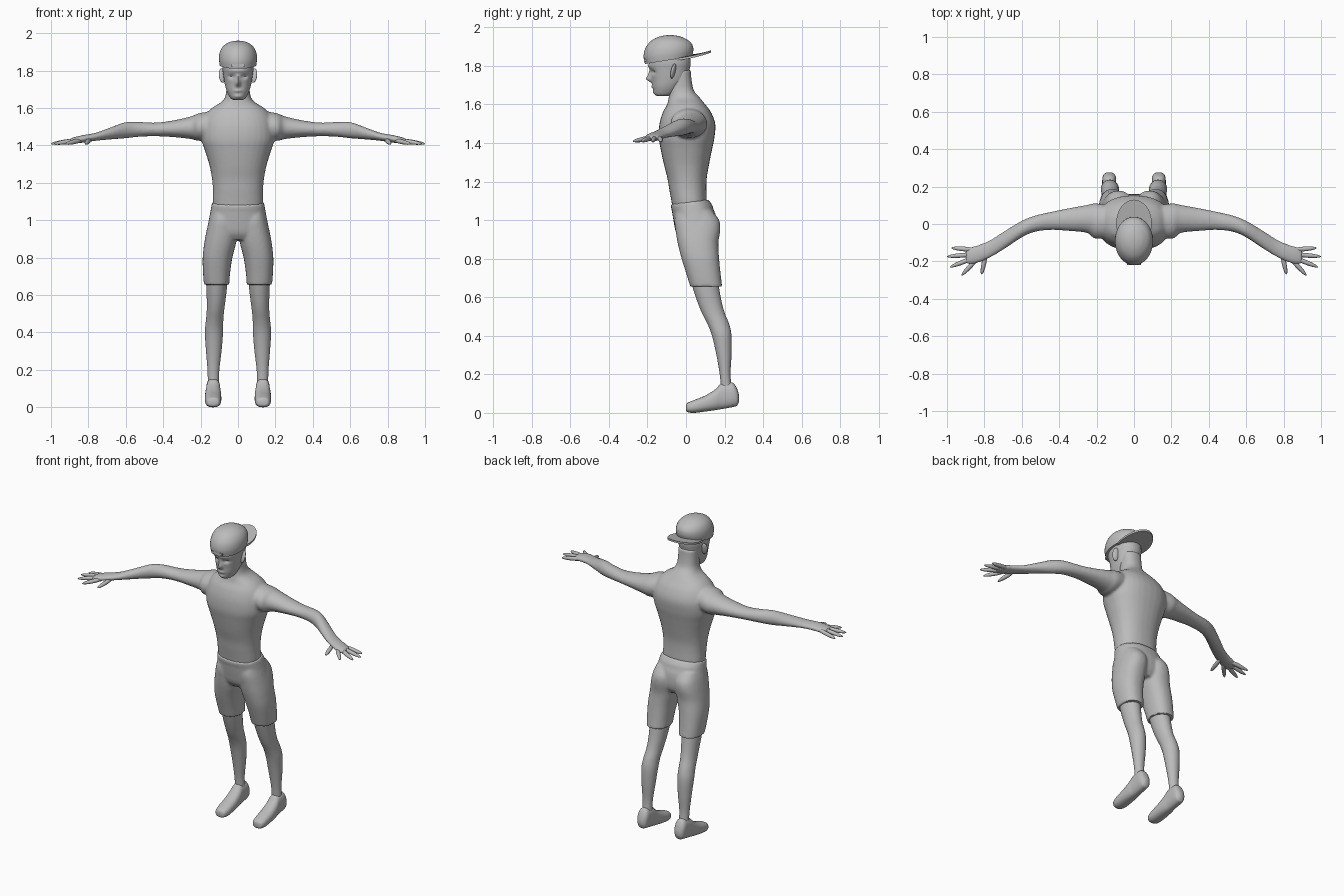
import bpy, bmesh, math
from mathutils import Vector, Matrix

grey = bpy.data.materials.new("plain_grey")
grey.diffuse_color = (0.5, 0.5, 0.5, 1)


def catmull(p, n):
    """Resample a list of section tuples smoothly, n steps per span."""
    out = []
    for i in range(len(p) - 1):
        a, b, c, d = p[max(i - 1, 0)], p[i], p[i + 1], p[min(i + 2, len(p) - 1)]
        for k in range(n):
            t = k / n
            out.append([0.5 * (2 * B + (C - A) * t + (2 * A - 5 * B + 4 * C - D) * t * t
                               + (3 * B - A - 3 * C + D) * t ** 3)
                        for A, B, C, D in zip(a, b, c, d)])
    return out + [list(p[-1])]


def loft(bm, axis, sections, segs=32, steps=5, power=2.0, side=1, warp=None):
    """Skin rings (t, a0, a1, b0, b1) set across an axis; a, b are the other two axes."""
    rings = []
    for t, a0, a1, b0, b1 in catmull(sections, steps):
        ring = []
        for k in range(segs):
            w = 2 * math.pi * k / segs
            c, s = math.cos(w), math.sin(w)
            a = (a0 + a1) / 2 + (a1 - a0) / 2 * math.copysign(abs(c) ** (2 / power), c)
            b = (b0 + b1) / 2 + (b1 - b0) / 2 * math.copysign(abs(s) ** (2 / power), s)
            v = Vector({'x': (t, a, b), 'y': (a, t, b), 'z': (a, b, t)}[axis])
            v.x *= side
            ring.append(bm.verts.new(warp(v) if warp else v))
        rings.append(ring)
    for r, q in zip(rings, rings[1:]):
        for k in range(segs):
            j = (k + 1) % segs
            bm.faces.new((r[k], r[j], q[j], q[k]))
    bm.faces.new(rings[0])
    bm.faces.new(rings[-1])


def blob(bm, p, q, r, r2=None):
    """Long ellipsoid from p to q."""
    p, q = Vector(p), Vector(q)
    d = q - p
    m = (Matrix.Translation((p + q) / 2) @ d.to_track_quat('Z', 'Y').to_matrix().to_4x4()
         @ Matrix.Diagonal((r, r2 or r, d.length / 2, 1)))
    bmesh.ops.create_uvsphere(bm, u_segments=16, v_segments=12, radius=1, matrix=m)


def finish(name, bm, voxel=0, smooth=0):
    bmesh.ops.recalc_face_normals(bm, faces=bm.faces)
    me = bpy.data.meshes.new(name)
    bm.to_mesh(me)
    bm.free()
    me.materials.append(grey)
    ob = bpy.data.objects.new(name, me)
    bpy.context.collection.objects.link(ob)
    bpy.ops.object.select_all(action='DESELECT')
    ob.select_set(True)
    bpy.context.view_layer.objects.active = ob
    if voxel:
        m = ob.modifiers.new("blend", 'REMESH')
        m.mode, m.voxel_size = 'VOXEL', voxel
        m = ob.modifiers.new("soften", 'SMOOTH')
        m.factor, m.iterations = 0.5, smooth
        bpy.ops.object.convert(target='MESH')
    bpy.ops.object.shade_smooth_by_angle(angle=math.radians(50))
    return ob


# Torso, neck, arms and hands blended into one skin
bm = bmesh.new()
loft(bm, 'z', [(1.05, -.13, .13, -.068, .108), (1.10, -.134, .134, -.076, .108),
               (1.16, -.134, .134, -.087, .106), (1.22, -.139, .139, -.097, .108),
               (1.29, -.152, .152, -.115, .120), (1.37, -.176, .176, -.132, .136),
               (1.43, -.195, .195, -.142, .148), (1.50, -.195, .195, -.138, .152),
               (1.56, -.175, .175, -.120, .130), (1.60, -.140, .140, -.098, .100),
               (1.635, -.085, .085, -.09, .072), (1.67, -.066, .066, -.088, .042),
               (1.72, -.062, .062, -.09, .030), (1.78, -.062, .062, -.09, .025)], power=2.3)
for s in (1, -1):
    loft(bm, 'x', [(.08, -.06, .09, 1.45, 1.590), (.20, -.080, .110, 1.425, 1.574),
                   (.25, -.048, .102, 1.434, 1.556), (.34, -.038, .086, 1.444, 1.535),
                   (.44, -.032, .066, 1.449, 1.522), (.53, -.042, .045, 1.446, 1.526),
                   (.60, -.072, .017, 1.438, 1.525), (.68, -.125, -.03, 1.432, 1.497),
                   (.76, -.175, -.08, 1.425, 1.468), (.82, -.203, -.108, 1.416, 1.457),
                   (.87, -.217, -.122, 1.410, 1.446), (.90, -.212, -.142, 1.411, 1.436)], side=s)
finish("upper_body", bm, .008, 6)

# Fingers
bm = bmesh.new()
for s in (1, -1):
    for a, b in [((.83, -.140), (.978, -.128)), ((.83, -.160), (1.0, -.174)),
                 ((.83, -.170), (.985, -.231)), ((.82, -.165), (.922, -.275)),
                 ((.79, -.150), (.815, -.270))]:
        blob(bm, (s * a[0], a[1], 1.432), (s * b[0], b[1], 1.409), .0125, .0125)
finish("fingers", bm)

# Head with brow, sockets, nose, lips and chin pushed out of the front
bumps = [(0, 1.732, .026, .012, .016), (0, 1.755, .012, .009, .022), (.035, 1.768, -.014, .016, .010),
         (-.035, 1.768, -.014, .016, .010), (0, 1.798, .006, .050, .010),
         (0, 1.692, .007, .020, .008), (0, 1.662, .007, .022, .010)]


def face_shape(v):
    if v.y < -.1:
        v.y -= sum(h * math.exp(-((v.x - x) / sx) ** 2 - ((v.z - z) / sz) ** 2)
                   for x, z, h, sx, sz in bumps)
    return v


bm = bmesh.new()
loft(bm, 'z', [(1.643, -.025, .025, -.150, -.09), (1.655, -.042, .042, -.162, -.06),
               (1.69, -.060, .060, -.172, -.025), (1.73, -.071, .071, -.177, .005),
               (1.78, -.079, .079, -.186, .018), (1.82, -.084, .084, -.192, .024),
               (1.87, -.080, .080, -.18, .015)], segs=72, steps=8, power=2.2, warp=face_shape)
finish("head", bm)

# Ears
bm = bmesh.new()
for s in (1, -1):
    blob(bm, (s * .080, -.075, 1.735), (s * .088, -.058, 1.812), .020, .010)
finish("ears", bm)


# Cap crown, its lower edge rising to the back
def crown_tilt(v):
    v.z += .16 * (v.y + .09) * max(0, (1.94 - v.z) / .11)
    return v


bm = bmesh.new()
loft(bm, 'z', [(1.830, -.098, .098, -.213, .030), (1.865, -.102, .102, -.220, .038),
               (1.90, -.097, .097, -.210, .034), (1.93, -.080, .080, -.183, .014),
               (1.95, -.052, .052, -.145, -.022), (1.958, -.026, .026, -.112, -.054),
               (1.960, -.003, .003, -.086, -.080)], segs=40, warp=crown_tilt)
finish("cap_crown", bm)


# Cap brim pointing backward, slightly arched
def brim_arch(v):
    v.z += .18 * v.y - 1.2 * v.x ** 2
    return v


bm = bmesh.new()
loft(bm, 'z', [(1.846, -.095, .095, -.12, .13), (1.858, -.095, .095, -.12, .13)],
     segs=40, steps=1, warp=brim_arch)
finish("cap_brim", bm)

# Cap strap over the forehead
bm = bmesh.new()
bmesh.ops.create_cube(bm, size=1, matrix=Matrix.Translation((0, -.211, 1.829))
                      @ Matrix.Diagonal((.075, .014, .014, 1)))
finish("cap_strap", bm)


# Shorts: hips and two legs blended, waist higher at the back
def waist_tilt(v):
    if v.z > 1.06:
        v.z += .12 * (v.y - .02)
    return v


bm = bmesh.new()
loft(bm, 'z', [(.895, -.13, .13, -.025, .135), (.93, -.160, .160, -.050, .155),
               (.98, -.160, .160, -.062, .160), (1.04, -.149, .149, -.072, .150),
               (1.095, -.139, .139, -.080, .116)], power=2.3, warp=waist_tilt)
for s in (1, -1):
    loft(bm, 'z', [(.655, .047, .182, .022, .188), (.72, .042, .187, .002, .180),
                   (.80, .030, .189, -.023, .172), (.88, .010, .180, -.043, .168),
                   (.95, .002, .167, -.055, .178), (1.0, .005, .155, -.060, .172),
                   (1.05, .02, .14, -.05, .135)], power=2.3, side=s)
finish("shorts", bm, .008, 4)

# Bare legs
for s, n in ((1, "left"), (-1, "right")):
    bm = bmesh.new()
    loft(bm, 'z', [(.12, .101, .161, .182, .238), (.20, .100, .163, .175, .231),
                   (.30, .088, .171, .158, .236), (.40, .080, .177, .135, .236),
                   (.46, .079, .172, .112, .224), (.52, .074, .167, .082, .200),
                   (.58, .066, .167, .058, .184), (.66, .057, .170, .032, .170),
                   (.75, .05, .17, .01, .16)], side=s)
    finish(n + "_leg", bm)

    # Shoe, sole lifting toward the heel
    bm = bmesh.new()
    loft(bm, 'y', [(.0, .115, .150, .012, .040), (.008, .100, .166, .004, .052),
                   (.04, .091, .175, .000, .066), (.10, .089, .177, .007, .090),
                   (.15, .091, .175, .014, .121), (.18, .094, .171, .019, .150),
                   (.215, .095, .170, .025, .158), (.245, .096, .169, .031, .154),
                   (.265, .103, .162, .038, .125), (.276, .120, .145, .060, .090)],
         power=2.4, side=s)
    finish(n + "_shoe", bm)
